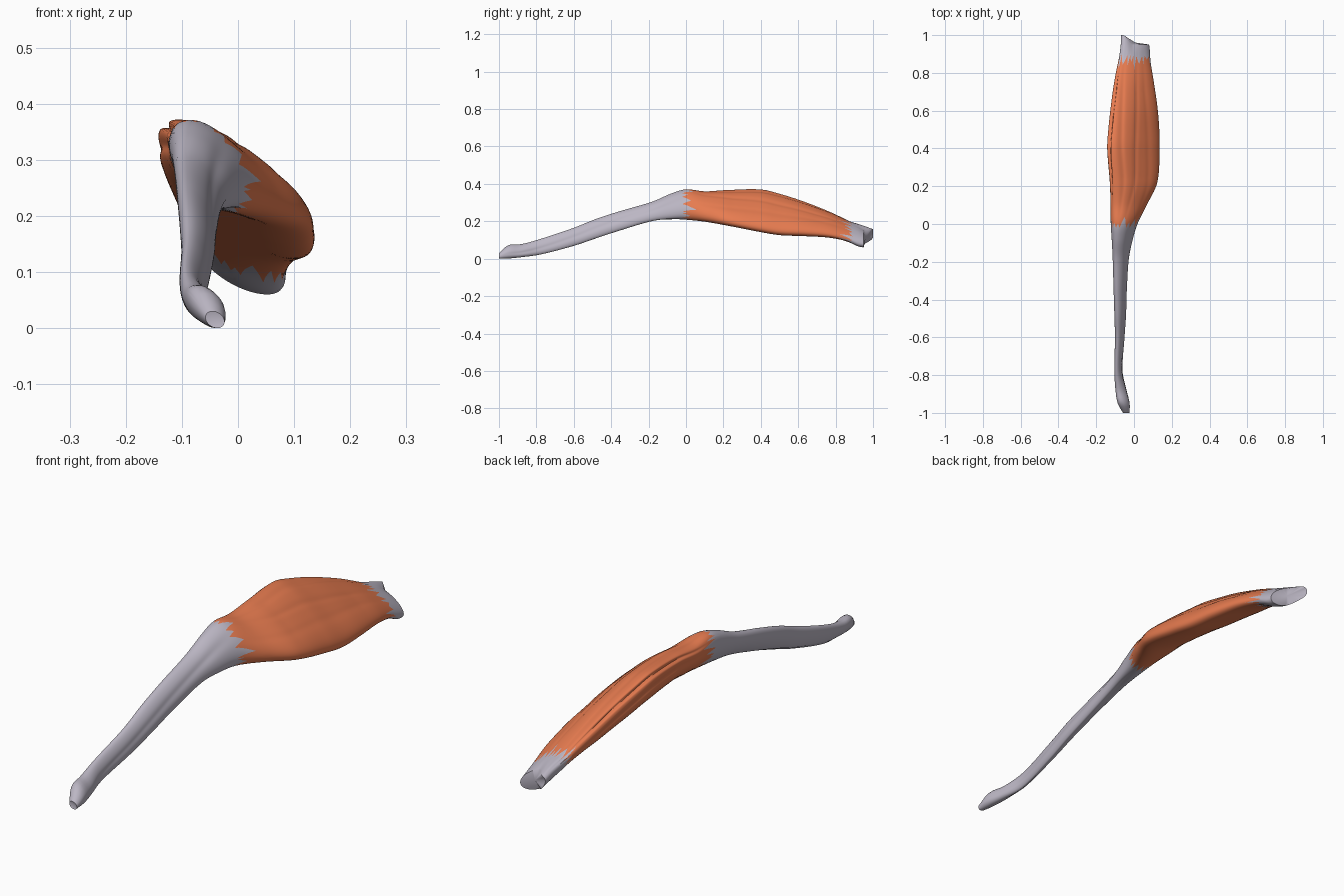
import bpy, bmesh, math, random

if "Cube" in bpy.data.objects:
    bpy.data.objects.remove(bpy.data.objects["Cube"])

random.seed(11)
COLS = 120

# Cross-sections along the muscle: y, x min, x max, z min, z max, phase.
# The phase (degrees) sets how flat and tilted the oval is: 90 upright, small = thin slanted band.
KEYS = [
    (-1.00, -0.058, -0.024, 0.000, 0.030, 75),
    (-0.95, -0.086, -0.022, 0.001, 0.072, 70),
    (-0.88, -0.098, -0.038, 0.008, 0.078, 65),
    (-0.78, -0.104, -0.060, 0.022, 0.105, 65),
    (-0.60, -0.101, -0.050, 0.068, 0.165, 65),
    (-0.48, -0.104, -0.042, 0.108, 0.213, 62),
    (-0.35, -0.108, -0.038, 0.150, 0.255, 60),
    (-0.18, -0.113, -0.027, 0.198, 0.305, 60),
    (-0.08, -0.118, -0.006, 0.207, 0.348, 62),
    (0.00, -0.123, 0.018, 0.208, 0.371, 62),
    (0.10, -0.124, 0.068, 0.198, 0.361, 54),
    (0.22, -0.127, 0.125, 0.177, 0.368, 45),
    (0.40, -0.140, 0.138, 0.142, 0.371, 41),
    (0.50, -0.134, 0.136, 0.126, 0.348, 41),
    (0.62, -0.121, 0.126, 0.121, 0.310, 43),
    (0.76, -0.102, 0.105, 0.113, 0.255, 45),
    (0.86, -0.083, 0.088, 0.093, 0.208, 46),
    (0.92, -0.070, 0.084, 0.066, 0.178, 50),
    (0.95, -0.068, 0.080, 0.060, 0.160, 52),
]
# Furrows (negative depth = bulge): angle around section, drift along y, depth, width (degrees)
BELLY_FURROWS = [(48, 14, .03, 8), (85, -12, .05, 6), (122, 16, .06, 7),
                 (160, -14, .07, 6), (196, 12, .05, 9),
                 (65, 0, .20, 42), (228, 0, -.20, 30)]
TENDON_FURROWS = [(30, 60, .10, 16), (280, 50, .10, 18)]


def section(y):
    """Smoothly interpolate the section table at y."""
    y = max(KEYS[0][0], min(KEYS[-1][0], y))
    i = max(k for k in range(len(KEYS) - 1) if KEYS[k][0] <= y)
    a, b = KEYS[i], KEYS[i + 1]
    p, q = KEYS[max(i - 1, 0)], KEYS[min(i + 2, len(KEYS) - 1)]
    h = b[0] - a[0]
    s = (y - a[0]) / h
    out = []
    for c in range(1, 6):
        m0 = (b[c] - p[c]) / (b[0] - p[0]) * h
        m1 = (q[c] - a[c]) / (q[0] - a[0]) * h
        out.append((2*s**3 - 3*s*s + 1) * a[c] + (s**3 - 2*s*s + s) * m0
                   + (3*s*s - 2*s**3) * b[c] + (s**3 - s*s) * m1)
    return out


def fade(y, lo, hi, soft):
    return max(0, min(1, (y - lo) / soft, (hi - y) / soft))


def surface(y, deg):
    x0, x1, z0, z1, phase = section(y)
    f = 1.0
    for furrows, w, mid in ((BELLY_FURROWS, fade(y, 0, .95, .25), .45),
                            (TENDON_FURROWS, fade(y, -1, .02, .15), -.5)):
        for ang, drift, depth, width in furrows:
            d = (deg - ang - drift * (y - mid) + 180) % 360 - 180
            f -= w * depth * math.exp(-(d / width) ** 2)
    t = math.radians(deg)
    x = (x0 + x1) / 2 + f * (x1 - x0) / 2 * math.cos(t)
    z = (z0 + z1) / 2 - f * (z1 - z0) / 2 * math.cos(t + math.radians(phase))
    # the far end is cut obliquely, with a projecting lip on the left
    if y > .88:
        k = max(0, min(1, -x / .06))
        y += (y - .88) / .07 * .05 * k * k * (3 - 2 * k)
    return x, y, z


def jagged(y, amount):
    """Border between muscle and tendon, with teeth of uneven width and length."""
    out = []
    while len(out) < COLS:
        n = random.choice((4, 6, 8, 10))
        size = random.uniform(.2, 1) * amount
        out += [y + size * (1 - abs(2 * j / n - 1)) for j in range(n)]
    return out[:COLS]


def loft(name, start, end, rows, color, cap_start=False, cap_end=False):
    bm = bmesh.new()
    rings = []
    for r in range(rows + 1):
        s = r / rows
        rings.append([bm.verts.new(surface(start[j] * (1 - s) + end[j] * s, 360 * j / COLS))
                      for j in range(COLS)])
    for a, b in zip(rings, rings[1:]):
        for j in range(COLS):
            k = (j + 1) % COLS
            bm.faces.new((a[j], a[k], b[k], b[j]))
    # slightly hollowed end caps
    for ring, on, inset in ((rings[0], cap_start, .004), (rings[-1], cap_end, -.006)):
        if on:
            c = sum((v.co for v in ring), ring[0].co * 0) / COLS
            c.y += inset
            hub = bm.verts.new(c)
            for j in range(COLS):
                bm.faces.new((ring[j], ring[(j + 1) % COLS], hub))
    bmesh.ops.recalc_face_normals(bm, faces=bm.faces)
    # open tubes: make sure the walls face outwards
    bm.faces.ensure_lookup_table()
    mid = bm.faces[(rows // 2) * COLS]
    ring = rings[rows // 2]
    centre = sum((v.co for v in ring), ring[0].co * 0) / COLS
    if mid.normal.dot(mid.calc_center_median() - centre) < 0:
        bmesh.ops.reverse_faces(bm, faces=bm.faces)
    me = bpy.data.meshes.new(name)
    bm.to_mesh(me)
    bm.free()
    ob = bpy.data.objects.new(name, me)
    bpy.context.collection.objects.link(ob)
    mat = bpy.data.materials.new(name)
    mat.diffuse_color = color
    mat.use_nodes = True
    mat.node_tree.nodes["Principled BSDF"].inputs["Base Color"].default_value = mat.diffuse_color
    me.materials.append(mat)
    bpy.ops.object.select_all(action='DESELECT')
    ob.select_set(True)
    bpy.context.view_layer.objects.active = ob
    bpy.ops.object.shade_smooth_by_angle(angle=math.radians(50))


FLESH = (.80, .20, .08, 1)
SINEW = (.50, .47, .55, 1)
near = jagged(-.02, .085)
far = jagged(.89, -.085)
# long lower tendon, fleshy belly, short upper tendon
loft("long_tendon", [-1.0] * COLS, near, 60, SINEW, cap_start=True)
loft("muscle_belly", near, far, 60, FLESH)
loft("short_tendon", far, [.95] * COLS, 14, SINEW, cap_end=True)
